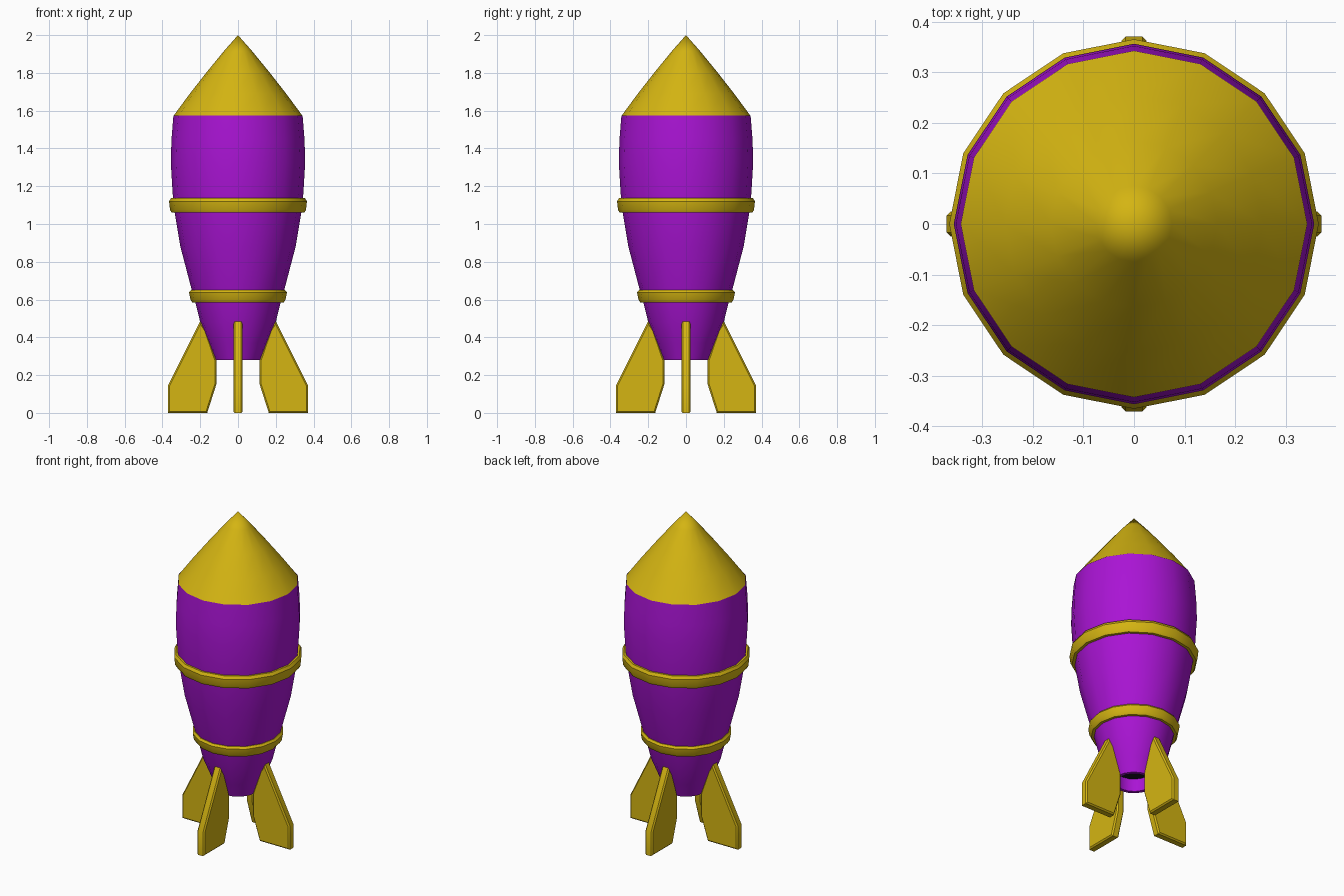
import bpy, bmesh, math

if "Cube" in bpy.data.objects:
    bpy.data.objects.remove(bpy.data.objects["Cube"])

SIDES = 16


def material(name, color):
    m = bpy.data.materials.new(name)
    m.diffuse_color = (*color, 1)
    m.use_nodes = True
    m.node_tree.nodes["Principled BSDF"].inputs["Base Color"].default_value = m.diffuse_color
    return m


PURPLE = material("purple_paint", (0.40, 0.007, 0.66))
GOLD = material("gold_paint", (0.66, 0.46, 0.006))
DARK = material("dark_interior", (0.01, 0.005, 0.015))


def finish(name, bm, mat, angle=30):
    bmesh.ops.recalc_face_normals(bm, faces=bm.faces)
    me = bpy.data.meshes.new(name)
    bm.to_mesh(me)
    bm.free()
    ob = bpy.data.objects.new(name, me)
    bpy.context.collection.objects.link(ob)
    me.materials.append(mat)
    bpy.ops.object.select_all(action='DESELECT')
    ob.select_set(True)
    bpy.context.view_layer.objects.active = ob
    bpy.ops.object.shade_smooth_by_angle(angle=math.radians(angle))
    return ob


def lathe(name, profile, mat, closed=False):
    """Revolve (radius, z) points around z."""
    bm = bmesh.new()
    vs = [bm.verts.new((r, 0, z)) for r, z in profile]
    es = [bm.edges.new(p) for p in zip(vs, vs[1:])]
    if closed:
        es.append(bm.edges.new((vs[-1], vs[0])))
    bmesh.ops.spin(bm, geom=vs + es, cent=(0, 0, 0), axis=(0, 0, 1),
                   angle=math.tau, steps=SIDES, use_duplicate=False)
    bmesh.ops.remove_doubles(bm, verts=bm.verts, dist=0.0005)
    return finish(name, bm, mat)


# Hull, with the hollow nozzle lip turned up inside
lathe("hull", [(0.10, 0.36), (0.10, 0.28), (0.12, 0.28), (0.155, 0.37),
               (0.20, 0.48), (0.222, 0.57), (0.25, 0.67), (0.305, 0.88),
               (0.335, 1.06), (0.346, 1.16), (0.356, 1.33), (0.352, 1.45),
               (0.342, 1.575)], PURPLE)

# Dark ceiling inside the nozzle
lathe("nozzle_interior", [(0, 0.36), (0.10, 0.36)], DARK)

# Nose cone
lathe("nose_cone", [(0.342, 1.572), (0.255, 1.69), (0.165, 1.805),
                    (0.075, 1.915), (0, 2.0)], GOLD)

# Two raised bands
lathe("upper_band", [(0.325, 1.06), (0.352, 1.06), (0.36, 1.075),
                     (0.365, 1.12), (0.355, 1.137), (0.325, 1.137)], GOLD, True)
lathe("lower_band", [(0.215, 0.585), (0.242, 0.585), (0.252, 0.60),
                     (0.259, 0.638), (0.249, 0.65), (0.215, 0.65)], GOLD, True)

# Four fins with slightly chamfered edges
FIN = [(0.115, 0.28), (0.115, 0.15), (0.163, 0.0), (0.37, 0.0),
       (0.37, 0.145), (0.20, 0.485), (0.17, 0.44)]
for i, side in enumerate(("right", "back", "left", "front")):
    bm = bmesh.new()
    face = bm.faces.new([bm.verts.new((x, -0.025, z)) for x, z in FIN])
    ext = bmesh.ops.extrude_face_region(bm, geom=[face])
    bmesh.ops.translate(bm, vec=(0, 0.05, 0),
                        verts=[v for v in ext["geom"] if isinstance(v, bmesh.types.BMVert)])
    rim = [e for e in bm.edges if abs(e.verts[0].co.y - e.verts[1].co.y) < 0.001]
    bmesh.ops.bevel(bm, geom=rim, offset=0.008, segments=1, affect='EDGES')
    fin = finish(side + "_fin", bm, GOLD)
    fin.rotation_euler.z = i * math.pi / 2
